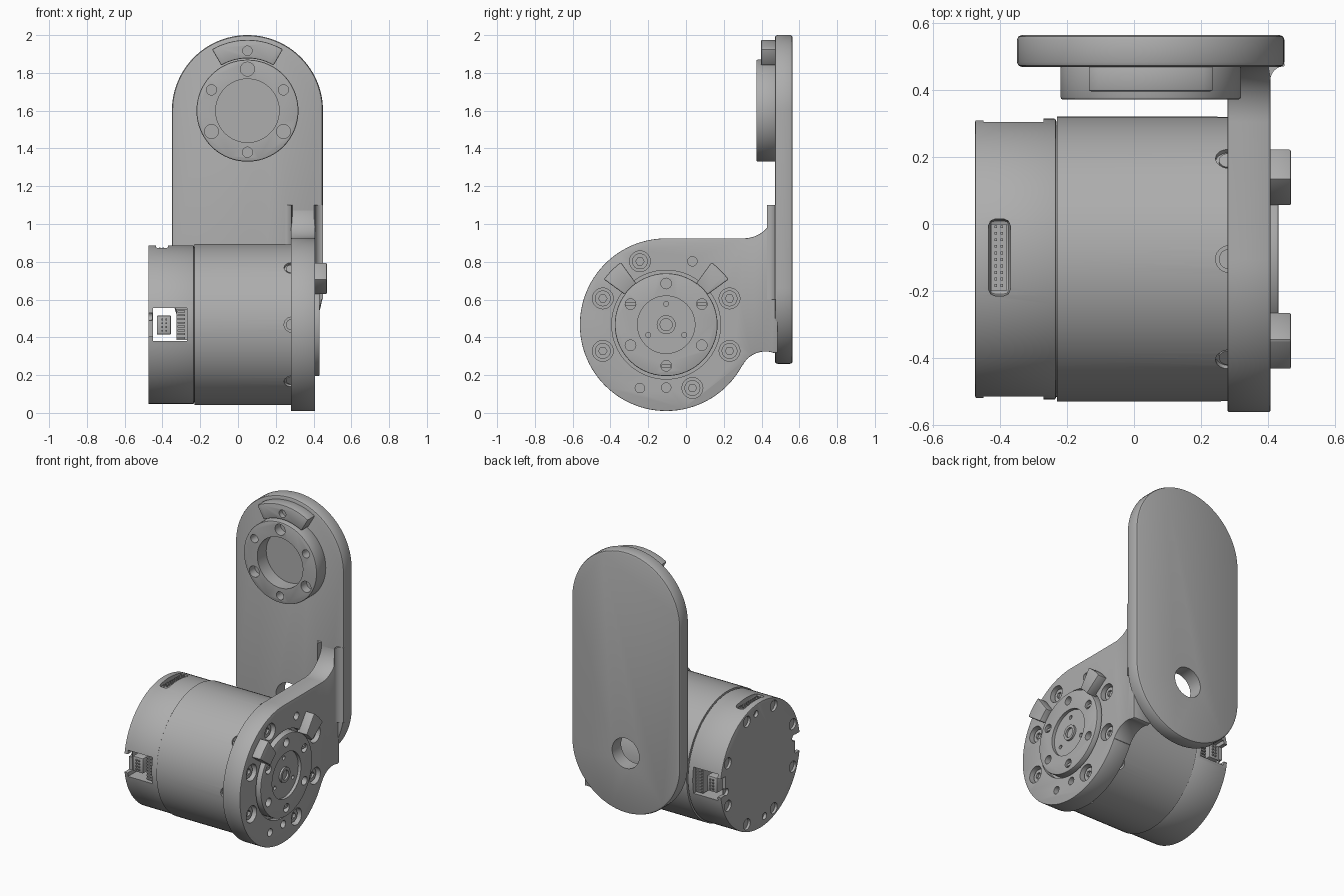
import bpy, bmesh
from math import sin, cos, pi, radians

if "Cube" in bpy.data.objects:
    bpy.data.objects.remove(bpy.data.objects["Cube"])


def material(name, v):
    m = bpy.data.materials.new(name)
    m.use_nodes = True
    m.diffuse_color = (v, v, v, 1)
    m.node_tree.nodes["Principled BSDF"].inputs["Base Color"].default_value = (v, v, v, 1)
    return m


METAL = material("grey metal", 0.42)
CY, CZ = -0.105, 0.467          # motor axis
PX, PZ = 0.05, 1.6              # upper flange centre


def arc(cx, cy, r, a0, a1, n=32):
    return [(cx + r * cos(radians(a0 + (a1 - a0) * i / n)),
             cy + r * sin(radians(a0 + (a1 - a0) * i / n))) for i in range(n + 1)]


def prism(name, pts, axis, lo, hi, bevel=0):
    """Extrude a 2D outline along an axis."""
    place = {"X": lambda p, t: (t, p[0], p[1]),
             "Y": lambda p, t: (p[0], t, p[1]),
             "Z": lambda p, t: (p[0], p[1], t)}[axis]
    bm = bmesh.new()
    a = [bm.verts.new(place(p, lo)) for p in pts]
    b = [bm.verts.new(place(p, hi)) for p in pts]
    bm.faces.new(a)
    bm.faces.new(b[::-1])
    for i in range(len(pts)):
        j = (i + 1) % len(pts)
        bm.faces.new((a[j], a[i], b[i], b[j]))
    bmesh.ops.recalc_face_normals(bm, faces=bm.faces)
    me = bpy.data.meshes.new(name)
    bm.to_mesh(me)
    bm.free()
    me.materials.append(METAL)
    ob = bpy.data.objects.new(name, me)
    bpy.context.collection.objects.link(ob)
    if bevel:
        mod = ob.modifiers.new("Bevel", "BEVEL")
        mod.width, mod.segments, mod.limit_method = bevel, 2, "ANGLE"
        mod.angle_limit = radians(40)
        activate(ob)
        bpy.ops.object.modifier_apply(modifier="Bevel")
    return ob


def activate(ob):
    bpy.ops.object.select_all(action="DESELECT")
    ob.select_set(True)
    bpy.context.view_layer.objects.active = ob


def disc(name, c, r, axis, lo, hi, n=32, bevel=0):
    return prism(name, arc(c[0], c[1], r, 0, 360 - 360 / n, n - 1), axis, lo, hi, bevel)


def box(name, x, y, z, bevel=0):
    return prism(name, [(x[0], y[0]), (x[1], y[0]), (x[1], y[1]), (x[0], y[1])], "Z", *z, bevel)


def sector(name, c, r0, r1, a0, a1, axis, lo, hi, bevel=0):
    return prism(name, arc(*c, r0, a0, a1, 12) + arc(*c, r1, a1, a0, 12), axis, lo, hi, bevel)


def polar(c, r, deg):
    return (c[0] + r * cos(radians(deg)), c[1] + r * sin(radians(deg)))


def cut(ob, cutters):
    """Subtract helper solids, then remove them."""
    for c in cutters:
        mod = ob.modifiers.new("Cut", "BOOLEAN")
        mod.object, mod.solver = c, "EXACT"
        activate(ob)
        bpy.ops.object.modifier_apply(modifier="Cut")
        bpy.data.objects.remove(c)


AXIS = (CY, CZ)
TOP = (PX, PZ)

# Upright back plate with a cable hole
plate = prism("back_plate", arc(PX, PZ, 0.4, 0, 180, 48) + arc(PX, 0.66, 0.4, 180, 360, 48),
              "Y", 0.47, 0.565, 0.014)
cut(plate, [disc("cutter", (PX, 0.66), 0.1, "Y", 0.4, 0.7, 48)])

# Upper flange ring with bolt holes, and its stop tab
ring = disc("upper_flange", TOP, 0.27, "Y", 0.372, 0.475, 80, 0.008)
cut(ring, [disc("cutter", TOP, 0.168, "Y", 0.3, 0.466, 64)] +
    [disc("cutter", polar(TOP, 0.22, a), 0.037 if a % 120 == 90 else 0.027, "Y", 0.3, 0.43, 24)
     for a in range(30, 390, 60)])
tab = sector("upper_stop_tab", TOP, 0.277, 0.375, 60, 120, "Y", 0.397, 0.475, 0.006)
cut(tab, [disc("cutter", polar(TOP, 0.317, 90), 0.025, "Y", 0.3, 0.43, 24)])

# Side arm: round motor mount flowing into the back plate
outline = (arc(CY, CZ, 0.457, 90, 332, 72) + arc(0.42, 0.19, 0.135, 152, 70, 14)
           + [(0.485, 0.32), (0.485, 1.09)] + arc(0.305, 1.09, 0.166, 0, -90, 14))
arm = prism("side_arm", outline, "X", 0.28, 0.408, 0.009)
holes = [disc("cutter", AXIS, 0.288, "X", 0.37, 0.6, 80)]
for k in range(8):
    a = 22.5 + 45 * k
    p = polar(AXIS, 0.363, a)
    if k in (1, 5):
        holes.append(disc("cutter", p, 0.025, "X", 0.36, 0.6, 20))
    else:
        holes.append(disc("cutter", p, 0.055, "X", 0.365, 0.6, 32))
        holes.append(disc("cutter", p, 0.03, "X", 0.33, 0.5, 24))
holes.append(disc("cutter", polar(AXIS, 0.333, 270), 0.025, "X", 0.37, 0.6, 20))
cut(arm, holes)
for k in (0, 2, 3, 4, 6, 7):
    p = polar(AXIS, 0.363, 22.5 + 45 * k)
    screw = disc("arm_screw", p, 0.042, "X", 0.36, 0.385, 24)
    cut(screw, [disc("cutter", p, 0.022, "X", 0.37, 0.5, 6)])

# Corner fillets where the arm meets the plate
prism("outer_fillet", arc(0.45, 0.43, 0.042, 180, 90, 8) + [(0.45, 0.48), (0.4, 0.48)],
      "Z", 0.6, 1.1)
prism("inner_fillet", [(0.29, 0.48), (0.24, 0.48)] + arc(0.24, 0.43, 0.042, 90, 0, 8),
      "Z", 0.36, 1.1)

# Output rotor with recessed face and bolt circle
rotor = disc("output_rotor", AXIS, 0.272, "X", 0.35, 0.432, 80, 0.006)
cut(rotor, [disc("cutter", AXIS, 0.152, "X", 0.412, 0.6, 64)] +
    [disc("cutter", polar(AXIS, 0.218, a), 0.028, "X", 0.38, 0.6, 24)
     for a in range(30, 390, 60)] +
    [disc("cutter", polar(AXIS, 0.11, a), 0.013, "X", 0.39, 0.6, 16) for a in (90, 210, 330)])
hub = disc("rotor_hub", AXIS, 0.05, "X", 0.4, 0.425, 32)
cut(hub, [disc("cutter", AXIS, 0.032, "X", 0.405, 0.6, 24)])
for a in (30, 150, 270):
    box("rotor_screw_slot", (0.37, 0.42), [polar(AXIS, 0.218, a)[0] + s * 0.026 for s in (-1, 1)],
        [polar(AXIS, 0.218, a)[1] + s * 0.008 for s in (-1, 1)])

# Pair of rotation stops on the arm
for a in (36, 126):
    sector("rotation_stop", AXIS, 0.27, 0.408, a, a + 18, "X", 0.395, 0.47, 0.006)

# Motor body with radial set screws near the arm
body = disc("motor_body", AXIS, 0.4265, "X", -0.23, 0.285, 96)
pits, screws = [], []
for k in range(8):
    for r, lo, hi, group in ((0.04, 0.41, 0.5, pits), (0.03, 0.38, 0.418, screws)):
        ob = disc("set_screw", (0.284, 0), r, "Z", lo, hi, 24)
        ob.rotation_euler.x = k * pi / 4
        ob.location = (0, CY, CZ)
        group.append(ob)
bpy.context.view_layer.update()
cut(body, pits)
disc("body_groove", AXIS, 0.412, "X", -0.24, -0.22, 96)

# Rear cap with side windows, a top socket and end screws
cap = disc("rear_cap", AXIS, 0.42, "X", -0.475, -0.234, 96, 0.004)
cuts = [box("cutter", (-0.45, -0.27), (-0.7, 0.5), (0.38, 0.555)),
        box("cutter", (-0.435, -0.37), (-0.215, 0.015), (0.84, 1.0), 0.02)]
for y in ((-0.7, -0.47), (0.26, 0.5)):
    cuts.append(box("cutter", (-0.6, -0.44), y, (0.405, 0.53)))
for k in range(8):
    p = polar(AXIS, 0.37, 22.5 + 45 * k)
    cuts.append(disc("cutter", p, 0.036, "X", -0.6, -0.458, 24))
    if k % 2:
        cuts.append(disc("cutter", polar(AXIS, 0.36, 38 + 45 * k), 0.022, "X", -0.6, -0.455, 20))
cut(cap, cuts)
for k in range(8):
    disc("end_screw", polar(AXIS, 0.37, 22.5 + 45 * k), 0.025, "X", -0.462, -0.452, 6)

# Top socket with two rows of pins
box("top_socket", (-0.428, -0.382), (-0.2, 0.0), (0.83, 0.865))
for x in (-0.418, -0.4):
    for i in range(10):
        y = -0.188 + i * 0.0195
        box("socket_pin", (x, x + 0.008), (y, y + 0.008), (0.86, 0.875))

# Side plugs sitting in the windows
for side in (-1, 1):
    y = CY + side * 0.33
    box("side_plug", (-0.43, -0.355), (y - 0.06, y + 0.06), (0.415, 0.515), 0.005)
    box("plug_holder", (-0.325, -0.265), (y - 0.06, y + 0.06), (0.385, 0.55))
    for i in range(8):
        z = 0.392 + i * 0.02
        box("holder_rib", (-0.32, -0.28), (y + side * 0.055, y + side * 0.07), (z, z + 0.01))
    for x in (-0.405, -0.385):
        for i in range(4):
            z = 0.43 + i * 0.02
            box("plug_pin", (x, x + 0.009), (y + side * 0.055, y + side * 0.068), (z, z + 0.009))

# Smooth the curved walls, keep hard edges
bpy.ops.object.select_all(action="DESELECT")
for ob in bpy.context.collection.objects:
    if ob.type == "MESH":
        ob.select_set(True)
        bpy.context.view_layer.objects.active = ob
bpy.ops.object.shade_smooth_by_angle(angle=radians(30))
